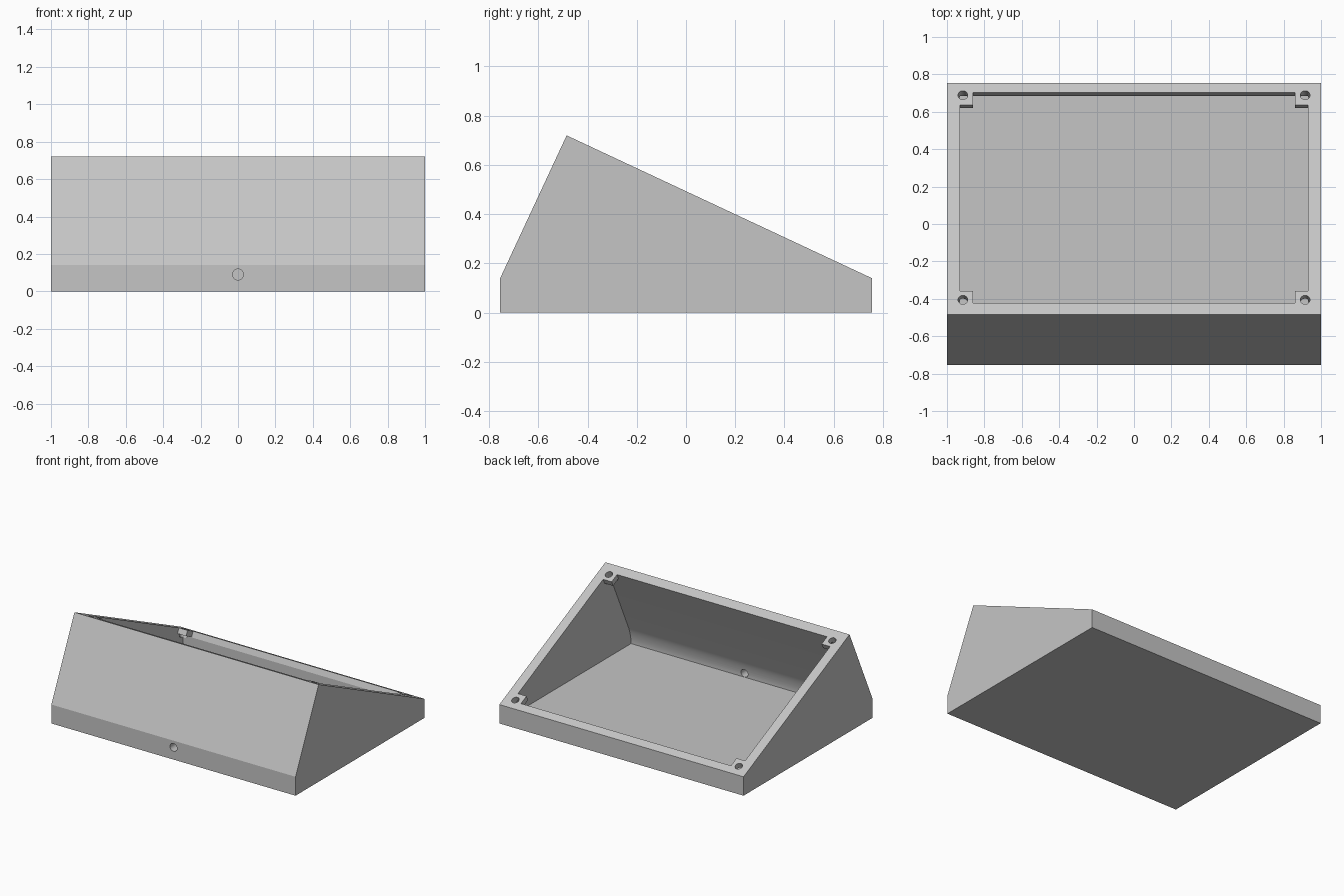
import bpy, bmesh, math
from mathutils import Matrix, Vector

old = bpy.data.objects.get("Cube")
if old:
    bpy.data.objects.remove(old, do_unlink=True)

grey = bpy.data.materials.new("light grey plastic")
grey.use_nodes = True
colour = (0.56, 0.56, 0.56, 1)
grey.diffuse_color = colour
grey.node_tree.nodes["Principled BSDF"].inputs["Base Color"].default_value = colour

# Frame of the sloping top: u runs down the slope, n points out of it
FRONT_TOP = Vector((0, -0.485, 0.72))
BACK_TOP = Vector((0, 0.755, 0.14))
u = (BACK_TOP - FRONT_TOP).normalized()
n = Vector((0, -u.z, u.y))


def on_slope(x, along, height=0):
    return FRONT_TOP + u * along + n * height + Vector((x, 0, 0))


def slope_matrix(centre):
    rot = Matrix((Vector((1, 0, 0)), u, n)).transposed().to_4x4()
    return Matrix.Translation(centre) @ rot


def make_object(name, bm):
    bmesh.ops.recalc_face_normals(bm, faces=bm.faces)
    mesh = bpy.data.meshes.new(name)
    bm.to_mesh(mesh)
    bm.free()
    mesh.materials.append(grey)
    obj = bpy.data.objects.new(name, mesh)
    bpy.context.collection.objects.link(obj)
    return obj


def prism(name, profile, half_width, round_last=0):
    """Extrude a side profile across x; optionally round its last corner."""
    bm = bmesh.new()
    face = bm.faces.new([bm.verts.new((-half_width, y, z)) for y, z in profile])
    if round_last:
        bm.verts.ensure_lookup_table()
        bmesh.ops.bevel(bm, geom=[bm.verts[len(profile) - 1]], offset=round_last,
                        segments=8, profile=0.5, affect='VERTICES')
        face = bm.faces[:][0]
    out = bmesh.ops.extrude_face_region(bm, geom=[face])
    moved = [v for v in out["geom"] if isinstance(v, bmesh.types.BMVert)]
    bmesh.ops.translate(bm, verts=moved, vec=(2 * half_width, 0, 0))
    return make_object(name, bm)


def box(name, matrix, size):
    bm = bmesh.new()
    bmesh.ops.create_cube(bm, size=1, matrix=matrix @ Matrix.Diagonal((*size, 1)))
    return make_object(name, bm)


def cylinder(name, matrix, radius, depth):
    bm = bmesh.new()
    bmesh.ops.create_cone(bm, cap_ends=True, segments=32, radius1=radius,
                          radius2=radius, depth=depth, matrix=matrix)
    return make_object(name, bm)


def cut(target, cutter):
    """Subtract the cutter from the target, then discard it."""
    mod = target.modifiers.new("cut", 'BOOLEAN')
    mod.operation = 'DIFFERENCE'
    mod.solver = 'EXACT'
    mod.object = cutter
    bpy.context.view_layer.objects.active = target
    bpy.ops.object.modifier_apply(modifier=mod.name)
    bpy.data.objects.remove(cutter, do_unlink=True)


# Outer shell with sloping top and leaning front
shell = prism("enclosure_shell", [(-0.755, 0), (0.755, 0), (0.755, 0.14),
                                  (-0.485, 0.72), (-0.755, 0.14)], 1.0)

# Inner cavity, open through the sloping top
WALL = 0.07
length = (BACK_TOP - FRONT_TOP).length
back_edge = length - 0.06
back_lip = [on_slope(0, back_edge, h) for h in (-0.045, 0.05)]
front_lip = on_slope(0, WALL, 0.05)
cavity = prism("cavity", [(-0.685, 0.06), (0.685, 0.06), (0.685, back_lip[0].z),
                          (back_lip[1].y, back_lip[1].z),
                          (front_lip.y, front_lip.z), (-0.685, 0.127)],
               0.93, round_last=0.06)

# Corner tabs are left standing in the cavity
TAB, TAB_DEPTH = 0.07, 0.04
for side in (-1, 1):
    for along in (WALL, back_edge):
        centre = on_slope(side * 0.93, along, 0.1 - TAB_DEPTH)
        cut(cavity, box("tab", slope_matrix(centre), (2 * TAB, 2 * TAB, 0.2)))
cut(shell, cavity)

# Screw holes in the corners, square to the sloping top
for side in (-1, 1):
    for along in (0.088, length - 0.073):
        centre = on_slope(side * 0.915, along)
        cut(shell, cylinder("screw_hole", slope_matrix(centre), 0.026, 0.12))

# Cable hole through the front wall
turn = Matrix.Rotation(math.pi / 2, 4, 'X')
cut(shell, cylinder("cable_hole", Matrix.Translation((0, -0.72, 0.09)) @ turn,
                    0.029, 0.2))

# Smooth the round surfaces, keep the folds sharp
bpy.ops.object.select_all(action='DESELECT')
shell.select_set(True)
bpy.context.view_layer.objects.active = shell
bpy.ops.object.shade_smooth_by_angle(angle=math.radians(20))
